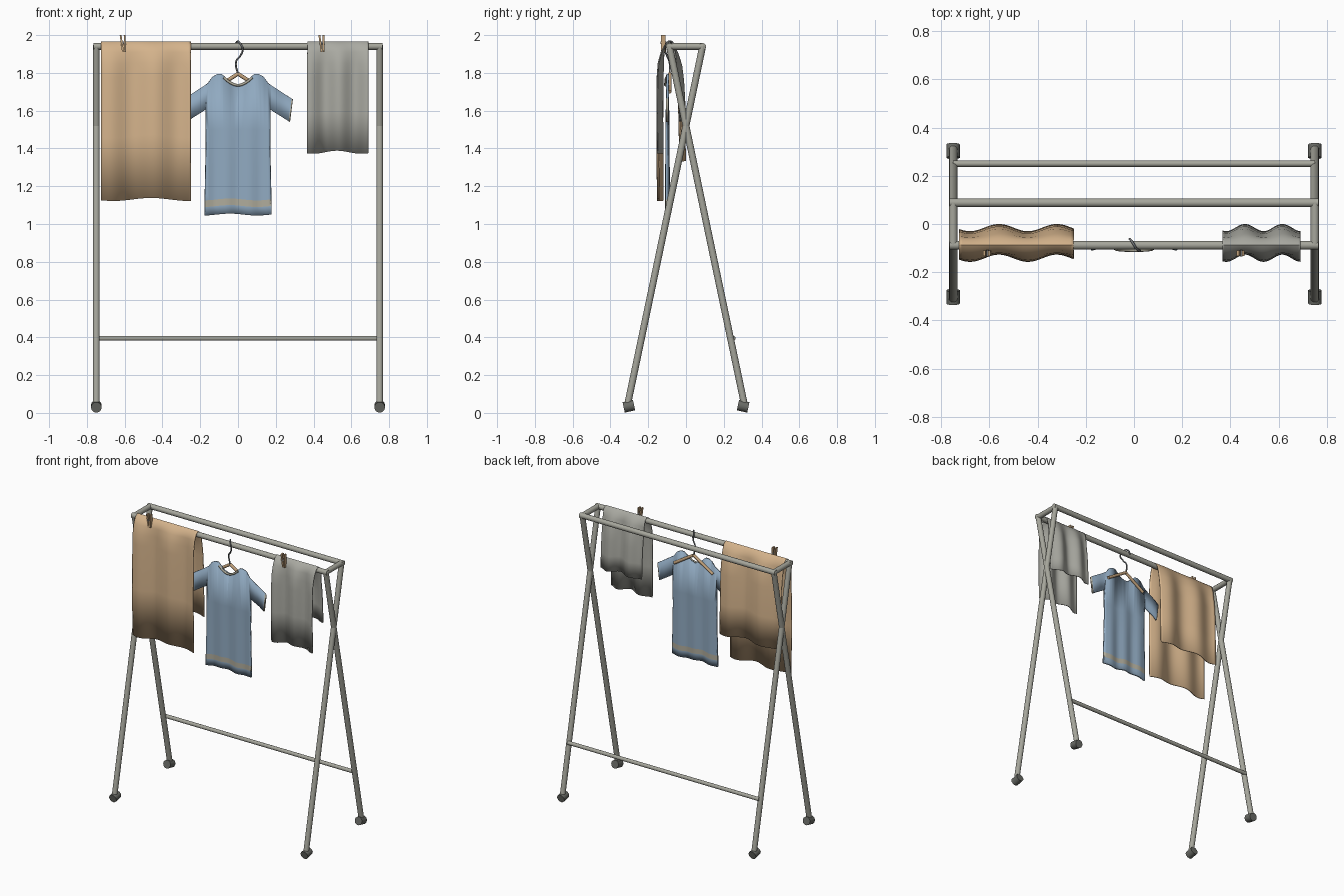
import bpy, bmesh, math
from mathutils import Vector

if "Cube" in bpy.data.objects:
    bpy.data.objects.remove(bpy.data.objects["Cube"])


def material(name, r, g, b):
    m = bpy.data.materials.new(name)
    m.use_nodes = True
    m.diffuse_color = (r, g, b, 1)
    bsdf = next(n for n in m.node_tree.nodes if n.type == "BSDF_PRINCIPLED")
    bsdf.inputs["Base Color"].default_value = (r, g, b, 1)
    return m


STEEL = material("frame grey", 0.38, 0.38, 0.33)
RUBBER = material("foot dark grey", 0.14, 0.145, 0.13)
PEACH = material("peach cloth", 0.66, 0.45, 0.26)
GREY = material("grey cloth", 0.40, 0.40, 0.36)
BLUE = material("blue cloth", 0.28, 0.40, 0.53)
TRIM = material("pale trim", 0.43, 0.41, 0.33)
WOOD = material("wood", 0.54, 0.36, 0.20)
WIRE = material("hook wire", 0.16, 0.17, 0.18)


def finish(name, bm, *mats):
    bmesh.ops.recalc_face_normals(bm, faces=bm.faces)
    mesh = bpy.data.meshes.new(name)
    bm.to_mesh(mesh)
    bm.free()
    ob = bpy.data.objects.new(name, mesh)
    bpy.context.collection.objects.link(ob)
    for m in mats:
        mesh.materials.append(m)
    bpy.ops.object.select_all(action="DESELECT")
    ob.select_set(True)
    bpy.context.view_layer.objects.active = ob
    bpy.ops.object.shade_smooth_by_angle(angle=math.radians(40))
    return ob


def rod(name, a, b, radius, mat, sides=20):
    a, b = Vector(a), Vector(b)
    bm = bmesh.new()
    bmesh.ops.create_cone(bm, cap_ends=True, segments=sides, radius1=radius,
                          radius2=radius, depth=(b - a).length)
    turn = Vector((0, 0, 1)).rotation_difference(b - a).to_matrix()
    bmesh.ops.rotate(bm, verts=bm.verts, matrix=turn)
    bmesh.ops.translate(bm, verts=bm.verts, vec=(a + b) / 2)
    return finish(name, bm, mat)


def tube(name, points, radius, mat):
    curve = bpy.data.curves.new(name, "CURVE")
    curve.dimensions = "3D"
    curve.bevel_depth = radius
    curve.bevel_resolution = 2
    curve.use_fill_caps = True
    curve.resolution_u = 6
    spline = curve.splines.new("BEZIER")
    spline.bezier_points.add(len(points) - 1)
    for bp, p in zip(spline.bezier_points, points):
        bp.co = p
        bp.handle_left_type = bp.handle_right_type = "AUTO"
    curve.materials.append(mat)
    ob = bpy.data.objects.new(name, curve)
    bpy.context.collection.objects.link(ob)
    return ob


# Frame: crossed legs, feet, top rectangle and low brace
R, TOP, HALF = 0.018, 1.94, 0.088
for sx, side in ((-0.75, "right"), (0.75, "left")):
    for sy, end in ((-1, "front"), (1, "back")):
        rod(f"{end}_{side}_leg", (sx, sy * 0.31, 0.04), (sx, -sy * HALF, TOP), R, STEEL)
        rod(f"{end}_{side}_foot", (sx, sy * 0.33, 0.029), (sx, sy * 0.275, 0.041),
            0.028, RUBBER)
        bm = bmesh.new()
        bmesh.ops.create_uvsphere(bm, u_segments=16, v_segments=10, radius=R)
        bmesh.ops.translate(bm, verts=bm.verts, vec=(sx, sy * HALF, TOP))
        finish(f"{end}_{side}_corner", bm, STEEL)
    rod(f"{side}_top_bar", (sx, -HALF, TOP), (sx, HALF, TOP), R, STEEL)
for y, end in ((-HALF, "front"), (HALF, "back")):
    rod(f"{end}_rail", (-0.765, y, TOP), (0.765, y, TOP), R, STEEL)
rod("low_brace", (-0.75, 0.25, 0.395), (0.75, 0.25, 0.395), 0.013, STEEL)


# Towels: one wavy sheet each, draped over the front rail
def towel(name, x0, x1, front_z, back_z, period, peak, mat):
    profile = [(-0.136, front_z), (-0.139, (front_z + 1.8) / 2), (-0.137, 1.78),
               (-0.133, 1.85), (-0.124, 1.91), (-0.110, 1.947), (-0.088, 1.962),
               (-0.066, 1.945), (-0.051, 1.905), (-0.038, 1.84), (-0.028, 1.76),
               (-0.022, (back_z + 1.76) / 2), (-0.018, back_z)]
    bm = bmesh.new()
    rows = []
    steps = 36
    for i in range(steps + 1):
        x = x0 + (x1 - x0) * i / steps
        phase = 2 * math.pi * (x - peak) / period
        row = []
        for y, z in profile:
            drop = min(1, (1.962 - z) / 0.12)
            dz = 0.008 * math.sin(phase * 0.6) * min(1, (1.962 - z) / 0.5)
            row.append(bm.verts.new((x, y + 0.015 * drop * math.cos(phase), z + dz)))
        rows.append(row)
    for a, b in zip(rows, rows[1:]):
        for j in range(len(profile) - 1):
            bm.faces.new((a[j], b[j], b[j + 1], a[j + 1]))
    ob = finish(name, bm, mat)
    mod = ob.modifiers.new("thickness", "SOLIDIFY")
    mod.thickness = 0.006
    mod.offset = 0


towel("peach_towel", -0.725, -0.25, 1.13, 1.34, 0.24, -0.56, PEACH)
towel("grey_towel", 0.367, 0.69, 1.38, 1.55, 0.155, 0.46, GREY)

# Shirt: mirrored outline, sliced for folds, with hem stripe and cuffs
half = [(0, 1.735), (0.035, 1.748), (0.065, 1.775), (0.085, 1.793), (0.11, 1.793),
        (0.135, 1.78), (0.16, 1.745), (0.22, 1.705), (0.29, 1.66), (0.275, 1.54),
        (0.172, 1.605), (0.17, 1.4), (0.178, 1.05)]
outline = half + [(-x, z) for x, z in reversed(half[1:])]
bm = bmesh.new()
bm.faces.new([bm.verts.new((x, 0, z)) for x, z in outline])


def cut(point, normal):
    bmesh.ops.bisect_plane(bm, geom=bm.verts[:] + bm.edges[:] + bm.faces[:],
                           plane_co=point, plane_no=normal)


STRIPE = (1.095, 1.13)
for z in STRIPE + (1.3, 1.5):
    cut((0, 0, z), (0, 0, 1))
for s in (-1, 1):
    cut((s * 0.276, 0, 1.6), (s * 0.12, 0, -0.015))
for i in range(-14, 15):
    cut((i * 0.0195 + 0.001, 0, 0), (1, 0, 0))
for f in bm.faces:
    c = f.calc_center_median()
    cuff = abs(c.x) - 0.276 > (c.z - 1.6) * 0.125
    f.material_index = int(STRIPE[0] < c.z < STRIPE[1] or cuff)
for v in bm.verts:
    x, z = v.co.x, v.co.z
    loose = max(0.2, min(1, (1.8 - z) / 0.4))
    v.co.y = -0.098 + 0.006 * loose * math.cos(x * 52)
    if z < 1.2:
        v.co.z += 0.005 * math.sin(x * 22 + 2.5)
shirt = finish("shirt", bm, BLUE, TRIM)
mod = shirt.modifiers.new("thickness", "SOLIDIFY")
mod.thickness = 0.012
mod.offset = 0
tube("shirt_collar", [(-0.075, -0.105, 1.775), (-0.04, -0.108, 1.748),
                      (0, -0.109, 1.735), (0.04, -0.108, 1.748),
                      (0.075, -0.105, 1.775)], 0.007, TRIM)

# Hanger with wire hook over the rail
for s, side in ((-1, "right"), (1, "left")):
    rod(f"hanger_{side}_arm", (0, -0.086, 1.795), (s * 0.15, -0.086, 1.7), 0.01, WOOD, 12)
tube("hanger_hook", [(0, -0.086, 1.79), (-0.01, -0.088, 1.86), (0.012, -0.1, 1.89),
                     (0.025, -0.112, 1.925), (0.008, -0.1, 1.96), (0, -0.086, 1.967),
                     (-0.012, -0.068, 1.955), (-0.018, -0.062, 1.93)], 0.005, WIRE)

# Clothes pins: two tilted prongs and a spring
for cx, owner in ((-0.607, "peach"), (0.445, "grey")):
    bm = bmesh.new()
    for s in (-1, 1):
        box = bmesh.ops.create_cube(bm, size=1)["verts"]
        for v in box:
            z = v.co.z * 0.09
            v.co = (cx + s * (0.008 + 0.06 * z) + v.co.x * 0.01 - 0.08 * z,
                    -0.121 + v.co.y * 0.024, 1.955 + z)
    finish(f"{owner}_towel_pin", bm, WOOD)
    rod(f"{owner}_pin_spring", (cx, -0.135, 1.96), (cx, -0.107, 1.96), 0.006, WIRE, 10)
